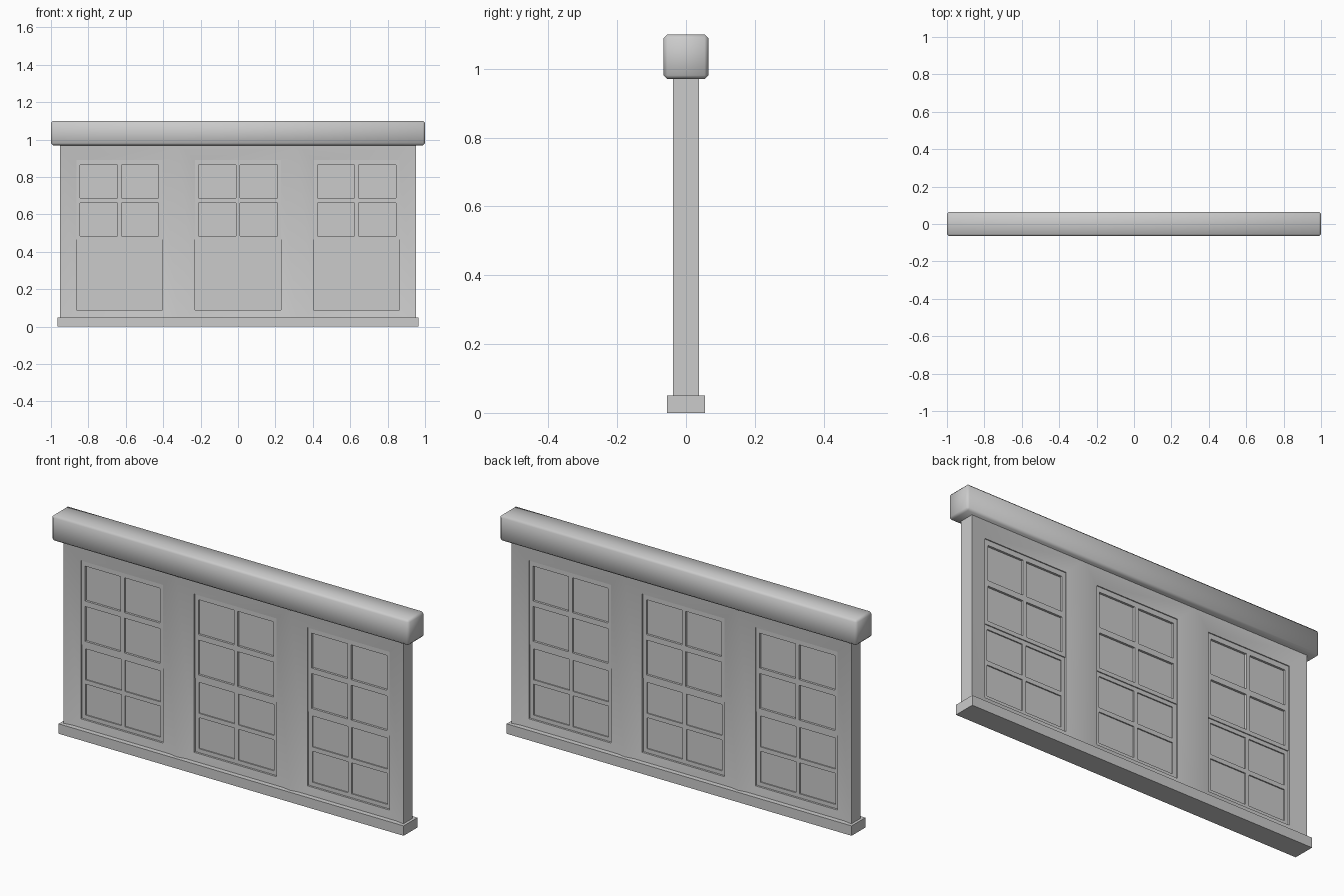
import bpy, bmesh, math

if "Cube" in bpy.data.objects:
    bpy.data.objects.remove(bpy.data.objects["Cube"])

PITCH = 0.634                 # spacing of the three window bays
HALF_OPEN = 0.23              # half width of each opening
Z0, Z1 = 0.09, 0.89           # bottom and top of the openings


def finish(name, bm, smooth=None):
    bmesh.ops.recalc_face_normals(bm, faces=bm.faces)
    mesh = bpy.data.meshes.new(name)
    bm.to_mesh(mesh)
    bm.free()
    ob = bpy.data.objects.new(name, mesh)
    bpy.context.collection.objects.link(ob)
    if smooth:
        bpy.context.view_layer.objects.active = ob
        ob.select_set(True)
        bpy.ops.object.shade_smooth_by_angle(angle=math.radians(smooth))
        ob.select_set(False)
    return ob


def add_box(bm, x0, x1, z0, z1, half_y):
    verts = bmesh.ops.create_cube(bm, size=1)["verts"]
    for v in verts:
        v.co.x = x1 if v.co.x > 0 else x0
        v.co.y = half_y if v.co.y > 0 else -half_y
        v.co.z = z1 if v.co.z > 0 else z0


# Header beam with softened edges
bm = bmesh.new()
add_box(bm, -1, 1, 0.97, 1.1, 0.065)
bmesh.ops.bevel(bm, geom=bm.edges[:], offset=0.011, segments=1,
                profile=0.5, affect='EDGES')
finish("header_beam", bm, 60)

# Sill
bm = bmesh.new()
add_box(bm, -0.965, 0.965, 0, 0.05, 0.055)
finish("sill", bm)

# Frame: three mitred surrounds sloping in to the openings on both sides
bm = bmesh.new()
for i in (-1, 0, 1):
    cx = i * PITCH

    def ring(half_w, z0, z1, y):
        return [bm.verts.new((cx + sx * half_w, y, z))
                for sx, z in ((-1, z0), (1, z0), (1, z1), (-1, z1))]

    loops = [ring(PITCH / 2, 0.01, 0.975, -0.0375),
             ring(HALF_OPEN, Z0, Z1, -0.022),
             ring(HALF_OPEN, Z0, Z1, 0.022),
             ring(PITCH / 2, 0.01, 0.975, 0.0375)]
    for a, b in zip(loops, loops[1:]):
        for k in range(4):
            n = (k + 1) % 4
            bm.faces.new((a[k], a[n], b[n], b[k]))
    # outer closing faces, left off where bays meet
    front, back = loops[0], loops[3]
    for k in range(4):
        if (k == 1 and i < 1) or (k == 3 and i > -1):
            continue
        n = (k + 1) % 4
        bm.faces.new((front[k], front[n], back[n], back[k]))
bmesh.ops.remove_doubles(bm, verts=bm.verts, dist=0.0005)
finish("window_frame", bm, 30)


def sash(name, cx, z0, z1, half_y, stile, top, bottom, bar):
    """Two by two sash built from butted bars."""
    bm = bmesh.new()
    xl, xr = cx - HALF_OPEN, cx + HALF_OPEN
    a, b = z0 + bottom, z1 - top
    mid = (a + b) / 2
    add_box(bm, xl, xl + stile, z0, z1, half_y)
    add_box(bm, xr - stile, xr, z0, z1, half_y)
    for lo, hi in ((z0, a), (mid - bar / 2, mid + bar / 2), (b, z1)):
        add_box(bm, xl + stile, xr - stile, lo, hi, half_y)
    for lo, hi in ((a, mid - bar / 2), (mid + bar / 2, b)):
        add_box(bm, cx - 0.01, cx + 0.01, lo, hi, half_y)
    finish(name, bm)


# Sashes and glass in each bay
for i, side in ((-1, "left"), (0, "middle"), (1, "right")):
    cx = i * PITCH
    sash("upper_sash_" + side, cx, 0.465, Z1, 0.017, 0.02, 0.025, 0.02, 0.028)
    sash("lower_sash_" + side, cx, Z0, 0.465, 0.012, 0.02, 0.02, 0.02, 0.022)
    bm = bmesh.new()
    add_box(bm, cx - HALF_OPEN, cx + HALF_OPEN, Z0, Z1, 0.006)
    finish("glass_" + side, bm)
